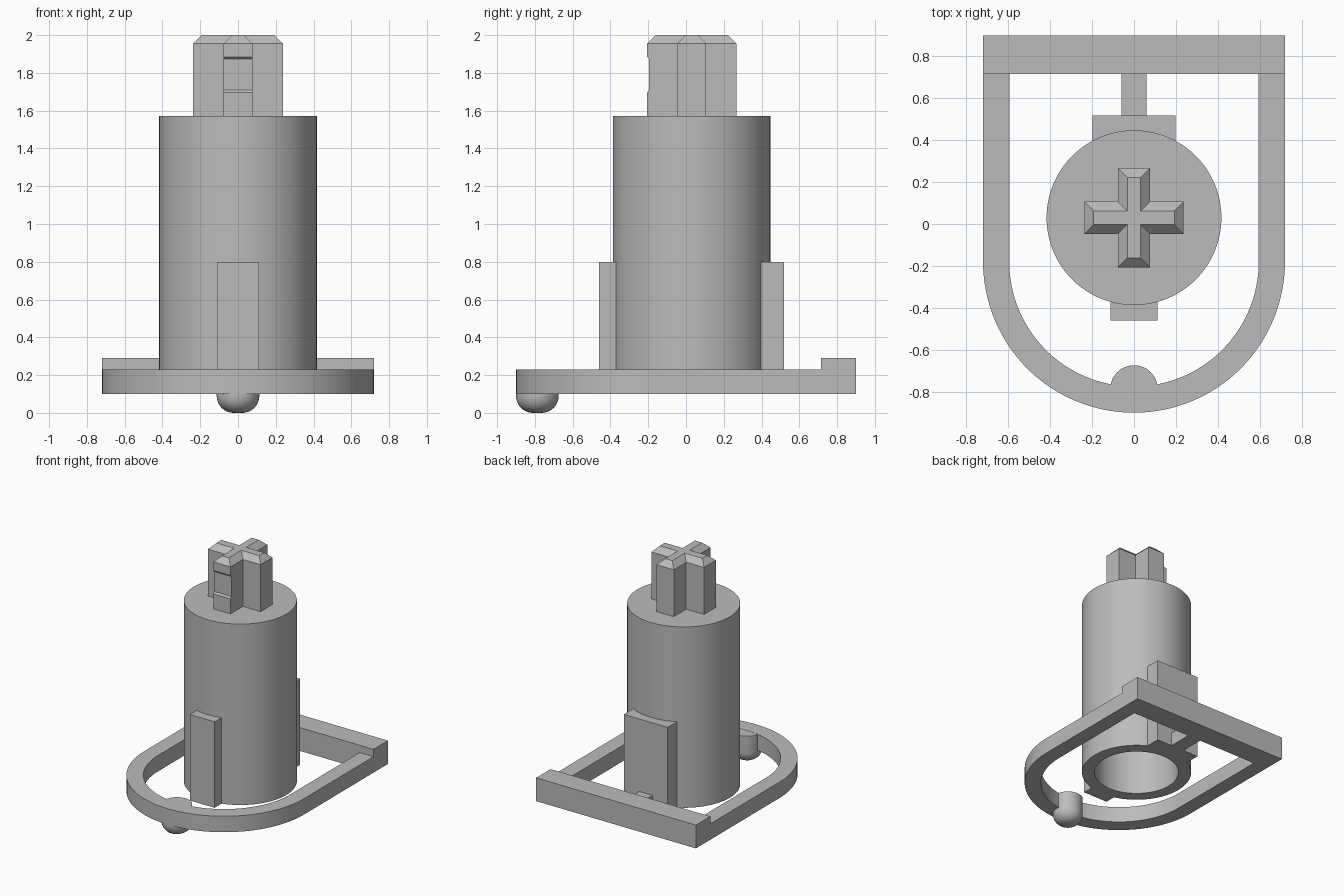
import bpy, bmesh, math
from math import cos, sin, pi

if "Cube" in bpy.data.objects:
    bpy.data.objects.remove(bpy.data.objects["Cube"], do_unlink=True)

grey = bpy.data.materials.new("plain_grey")
grey.use_nodes = True
grey.diffuse_color = (0.5, 0.5, 0.5, 1)
grey.node_tree.nodes["Principled BSDF"].inputs["Base Color"].default_value = (0.5, 0.5, 0.5, 1)

AXIS_Y = 0.03   # barrel centre line
BASE = 0.1      # underside of frame and barrel


def loft(name, rings, wrap=False, smooth=False):
    """Skin a list of equal point rings; cap the ends unless they wrap round."""
    bm = bmesh.new()
    loops = [[bm.verts.new(p) for p in ring] for ring in rings]
    pairs = list(zip(loops, loops[1:]))
    if wrap:
        pairs.append((loops[-1], loops[0]))
    else:
        bm.faces.new(loops[0])
        bm.faces.new(loops[-1])
    n = len(loops[0])
    for a, b in pairs:
        for i in range(n):
            j = (i + 1) % n
            bm.faces.new((a[i], a[j], b[j], b[i]))
    bmesh.ops.recalc_face_normals(bm, faces=bm.faces)
    mesh = bpy.data.meshes.new(name)
    bm.to_mesh(mesh)
    bm.free()
    mesh.materials.append(grey)
    obj = bpy.data.objects.new(name, mesh)
    bpy.context.collection.objects.link(obj)
    bpy.ops.object.select_all(action='DESELECT')
    obj.select_set(True)
    bpy.context.view_layer.objects.active = obj
    if smooth:
        bpy.ops.object.shade_smooth_by_angle(angle=math.radians(35))
    return obj


def box(name, half_x, y0, y1, z0, z1):
    return loft(name, [[(-half_x, y0, z), (half_x, y0, z), (half_x, y1, z), (-half_x, y1, z)]
                       for z in (z0, z1)])


def circle(r, y, z, n=96):
    return [(r * cos(2 * pi * i / n), y + r * sin(2 * pi * i / n), z) for i in range(n)]


# Hollow barrel, open underneath and closed on top
R, BORE, TOP = 0.417, 0.32, 1.573
loft("barrel", [circle(BORE, AXIS_Y, TOP - 0.1), circle(BORE, AXIS_Y, BASE),
                circle(R, AXIS_Y, BASE), circle(R, AXIS_Y, TOP)], smooth=True)

# Keys on the barrel
box("front_key", 0.112, -0.46, -0.34, BASE, 0.8)
box("back_key", 0.198, 0.37, 0.518, BASE, 0.8)


# Cross-shaped shaft with chamfered top
def cross(inset, z):
    a, b = 0.077 - inset, 0.237 - inset
    arm = [(b, -a), (b, a), (a, a)]
    pts = []
    for _ in range(4):
        pts += [(x, y + AXIS_Y, z) for x, y in arm]
        arm = [(-y, x) for x, y in arm]
    return pts


shaft = loft("cross_shaft", [cross(0, TOP), cross(0, 1.955), cross(0.045, 2.0)])

# Shallow notch in the front arm of the shaft
notch = [(-0.3, 1.885), (-0.207, 1.885), (-0.195, 1.873),
         (-0.195, 1.71), (-0.207, 1.695), (-0.3, 1.695)]
cutter = loft("notch_cutter", [[(x, y, z) for y, z in notch] for x in (-0.15, 0.15)])
cutter.hide_render = True
cut = shaft.modifiers.new("notch", 'BOOLEAN')
cut.operation = 'DIFFERENCE'
cut.solver = 'EXACT'
cut.object = cutter
bpy.context.view_layer.objects.active = shaft
bpy.ops.object.modifier_apply(modifier=cut.name)
bpy.data.objects.remove(cutter, do_unlink=True)

# U-shaped frame: rectangular section swept along two legs and an arc
OUTER, INNER, FRAME_TOP, BAR_Y = 0.72, 0.595, 0.23, 0.715
ARC_Y = -0.18


def section(angle, y):
    return [(r * cos(angle), y + r * sin(angle), z)
            for r, z in ((INNER, BASE), (OUTER, BASE), (OUTER, FRAME_TOP), (INNER, FRAME_TOP))]


steps = 64
sweep = [section(pi + pi * i / steps, ARC_Y) for i in range(steps + 1)]
loft("frame", [section(pi, BAR_Y)] + sweep + [section(2 * pi, BAR_Y)], smooth=True)

# Raised bar across the back and the thin link to the barrel
box("rear_bar", OUTER, BAR_Y, 0.9, BASE, 0.29)
box("link", 0.06, 0.51, BAR_Y + 0.01, BASE, 0.21)

# Rounded foot peg under the front of the frame
dome = [(0.113 - 0.09 * (1 - cos(t)), 0.09 * (1 - sin(t)))
        for t in (i * pi / 16 for i in range(9))]
loft("foot_peg", [circle(0.113, -0.787, FRAME_TOP - 0.001, 48)]
     + [circle(r, -0.787, z, 48) for r, z in dome], smooth=True)
